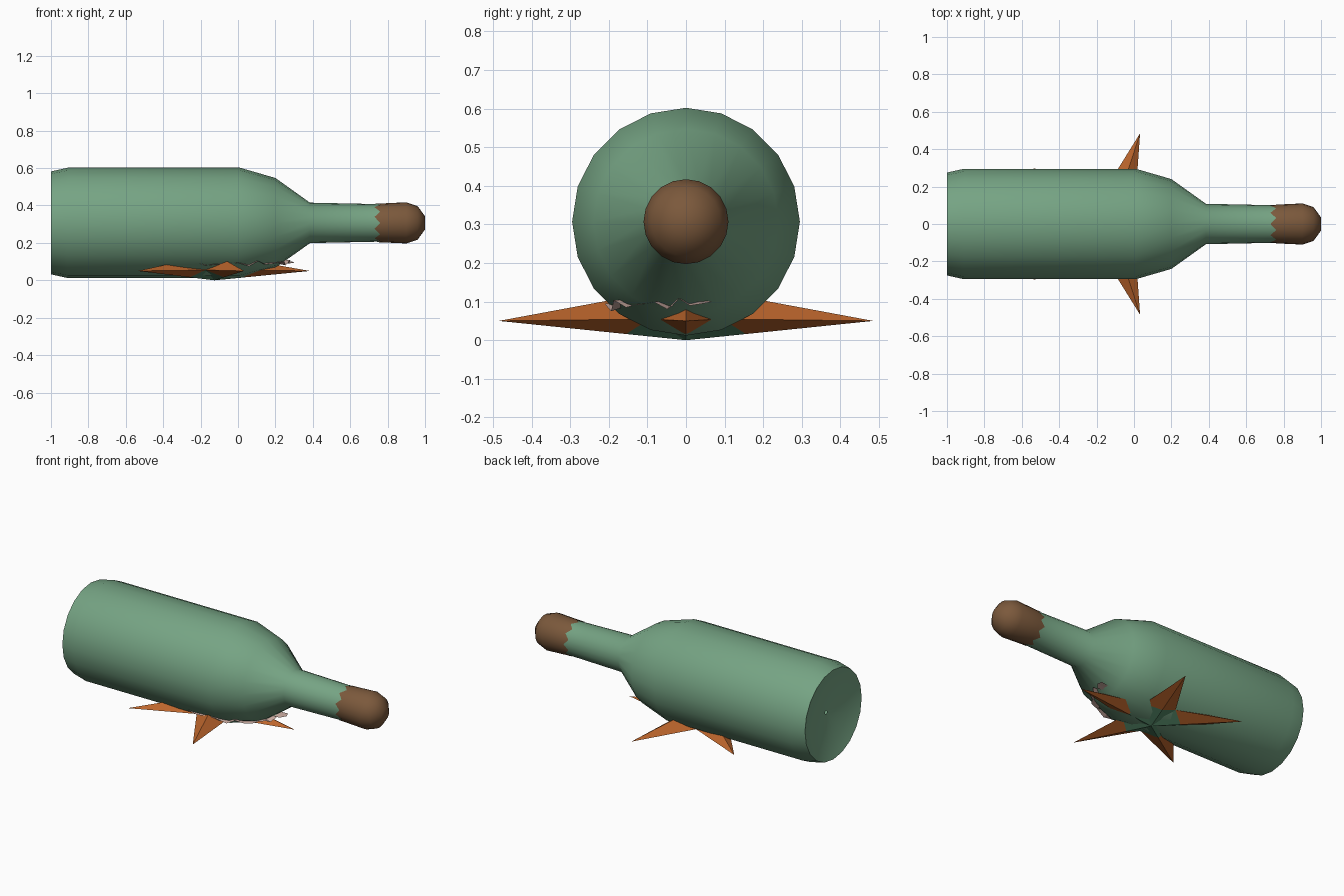
import bpy
from math import sin, cos, pi, radians

if "Cube" in bpy.data.objects:
    bpy.data.objects.remove(bpy.data.objects["Cube"])

AXIS_Z, SIDES = 0.307, 20


def material(name, rgb):
    m = bpy.data.materials.new(name)
    m.diffuse_color = (*rgb, 1)
    m.use_nodes = True
    m.node_tree.nodes["Principled BSDF"].inputs["Base Color"].default_value = m.diffuse_color
    return m


def build(name, verts, faces, mats, smooth=None):
    me = bpy.data.meshes.new(name)
    me.from_pydata(verts, [], faces)
    ob = bpy.data.objects.new(name, me)
    bpy.context.collection.objects.link(ob)
    for m in mats:
        me.materials.append(m)
    if smooth:
        bpy.ops.object.select_all(action='DESELECT')
        ob.select_set(True)
        bpy.context.view_layer.objects.active = ob
        bpy.ops.object.shade_smooth_by_angle(angle=radians(smooth))
    return ob


def lathe(name, profile, mat, jag=0.0):
    """Revolve (x, radius) points about the bottle axis; jag makes a toothed first ring."""
    verts, faces, n = [], [], SIDES
    for i, (x, r) in enumerate(profile):
        for k in range(n):
            a = 2 * pi * k / n
            dx = jag * (k % 2) if i == 0 else 0
            verts.append((x + dx, r * sin(a), AXIS_Z + r * cos(a)))
    for i in range(len(profile) - 1):
        for k in range(n):
            a, b = i * n + k, i * n + (k + 1) % n
            faces.append((a, a + n, b + n, b))
    # close the far end
    last = (len(profile) - 1) * n
    faces.append(tuple(range(last + n - 1, last - 1, -1)))
    return build(name, verts, faces, [mat], 50)


glass = material("green_glass", (0.18, 0.37, 0.23))
cork = material("cork_brown", (0.20, 0.10, 0.045))
orange = material("star_orange", (0.50, 0.13, 0.025))
dark = material("star_green", (0.09, 0.25, 0.14))
paper = material("torn_paper", (0.55, 0.38, 0.33))

# bottle with a shallow hollow base
lathe("bottle", [(-0.95, 0.01), (-0.97, 0.19), (-1.0, 0.275), (-0.91, 0.295), (0.01, 0.295),
                 (0.20, 0.24), (0.385, 0.108), (0.77, 0.10)], glass)

# rounded stopper wrap with toothed lower edge
lathe("stopper", [(0.73, 0.103), (0.77, 0.104), (0.90, 0.110), (0.96, 0.090), (1.0, 0.035)],
      cork, jag=0.03)

# faceted five-pointed star under the bottle, green at the centre of its underside
CX, R_OUT, R_IN, T = -0.125, 0.51, 0.16, 0.32
verts = [(CX, 0, 0.14), (CX, 0, 0.0)]
for k in range(5):
    a, b = 2 * pi * k / 5, 2 * pi * (k + 0.5) / 5
    verts += [(CX + R_OUT * cos(a), R_OUT * sin(a), 0.05),
              (CX + R_IN * cos(b), R_IN * sin(b), 0.055),
              (CX + T * R_OUT * cos(a), T * R_OUT * sin(a), 0.05 * T)]
faces, slots = [], []
for k in range(5):
    tip, nxt, mid = 2 + 3 * k, 3 + 3 * k, 4 + 3 * k
    prv = 3 + 3 * ((k - 1) % 5)
    faces += [(0, tip, nxt), (0, prv, tip), (mid, nxt, tip), (mid, tip, prv),
              (1, nxt, mid), (1, mid, prv)]
    slots += [0, 0, 0, 0, 1, 1]
star = build("star", verts, faces, [orange, dark])
for p, s in zip(star.data.polygons, slots):
    p.material_index = s

# torn sheet peeking out around the front of the shoulder
path = [(-0.27, -0.175), (-0.18, -0.20), (-0.06, -0.205), (0.06, -0.20), (0.15, -0.16),
        (0.22, -0.11), (0.26, -0.05), (0.28, 0.01), (0.30, 0.07)]
outer = []
for (x0, y0), (x1, y1) in zip(path, path[1:]):
    outer += [(x0, y0), ((x0 + x1) / 2, (y0 + y1) / 2)]
outer.append(path[-1])
verts, faces = [], []
for i, (x, y) in enumerate(outer):
    s = 1.04 if i % 2 else 0.97
    z = 0.078 + 0.012 * (i % 2) + 0.008 * ((i * 2) % 3 - 1) + 0.014 * i / len(outer)
    verts += [(x * s, y * s, z), (x * 0.6, y * 0.6, 0.105)]
for i in range(len(outer) - 1):
    a = 2 * i
    faces.append((a, a + 2, a + 3, a + 1))
build("torn_sheet", verts, faces, [paper])
